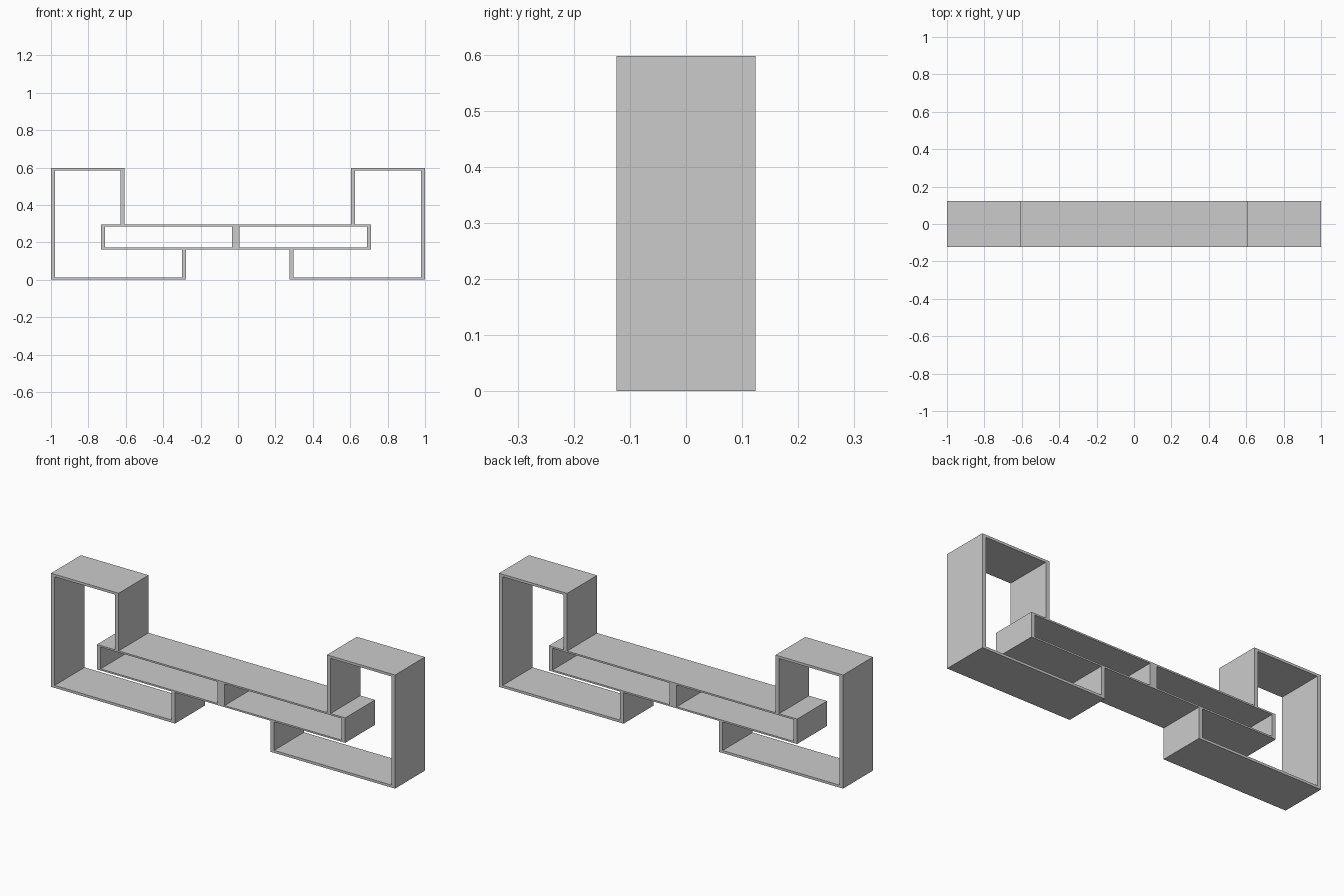
import bpy, bmesh

if "Cube" in bpy.data.objects:
    bpy.data.objects.remove(bpy.data.objects["Cube"])

DEPTH = 0.248      # front-to-back size of every board
TV = 0.021         # thickness of upright boards
TH = 0.013         # thickness of horizontal boards
Z0, Z1, ZTOP = 0.163, 0.294, 0.597   # underside and top of the middle boxes, overall top


def board_loop(name, outer, inner, closed):
    """Extrude a band of board between two x-z outlines along y."""
    bm = bmesh.new()
    rows = [[[bm.verts.new((x, y, z)) for x, z in line] for line in (outer, inner)]
            for y in (-DEPTH / 2, DEPTH / 2)]
    (fo, fi), (bo, bi) = rows
    n = len(outer)
    for i in range(n if closed else n - 1):
        j = (i + 1) % n
        bm.faces.new((fo[i], fo[j], fi[j], fi[i]))
        bm.faces.new((bo[i], bi[i], bi[j], bo[j]))
        bm.faces.new((fo[i], bo[i], bo[j], fo[j]))
        bm.faces.new((fi[i], fi[j], bi[j], bi[i]))
    if not closed:
        for k in (0, n - 1):
            bm.faces.new((fo[k], fi[k], bi[k], bo[k]))
    bmesh.ops.recalc_face_normals(bm, faces=bm.faces)
    mesh = bpy.data.meshes.new(name)
    bm.to_mesh(mesh)
    bm.free()
    obj = bpy.data.objects.new(name, mesh)
    bpy.context.collection.objects.link(obj)
    return obj


def box(name, x0, x1):
    def rect(a, b):
        return [(x0 + a, Z0 + b), (x1 - a, Z0 + b), (x1 - a, Z1 - b), (x0 + a, Z1 - b)]
    board_loop(name, rect(0, 0), rect(TV, TH * 0.65), True)


def side_frame(name, s, top_x, foot_x):
    """Open frame wrapping a box end; s is the side (-1 left, 1 right)."""
    def path(a, b):
        pts = [(top_x + a, Z1), (top_x + a, ZTOP - b), (1 - a, ZTOP - b),
               (1 - a, b), (foot_x + a, b), (foot_x + a, Z0)]
        return [(s * x, z) for x, z in pts]
    board_loop(name, path(0, 0), path(TV, TH), False)


# Middle shelf boxes
box("left_shelf_box", -0.733, -0.012)
box("right_shelf_box", -0.012, 0.71)

# Outer wrapping frames
side_frame("left_side_frame", -1, 0.607, 0.279)
side_frame("right_side_frame", 1, 0.604, 0.276)
